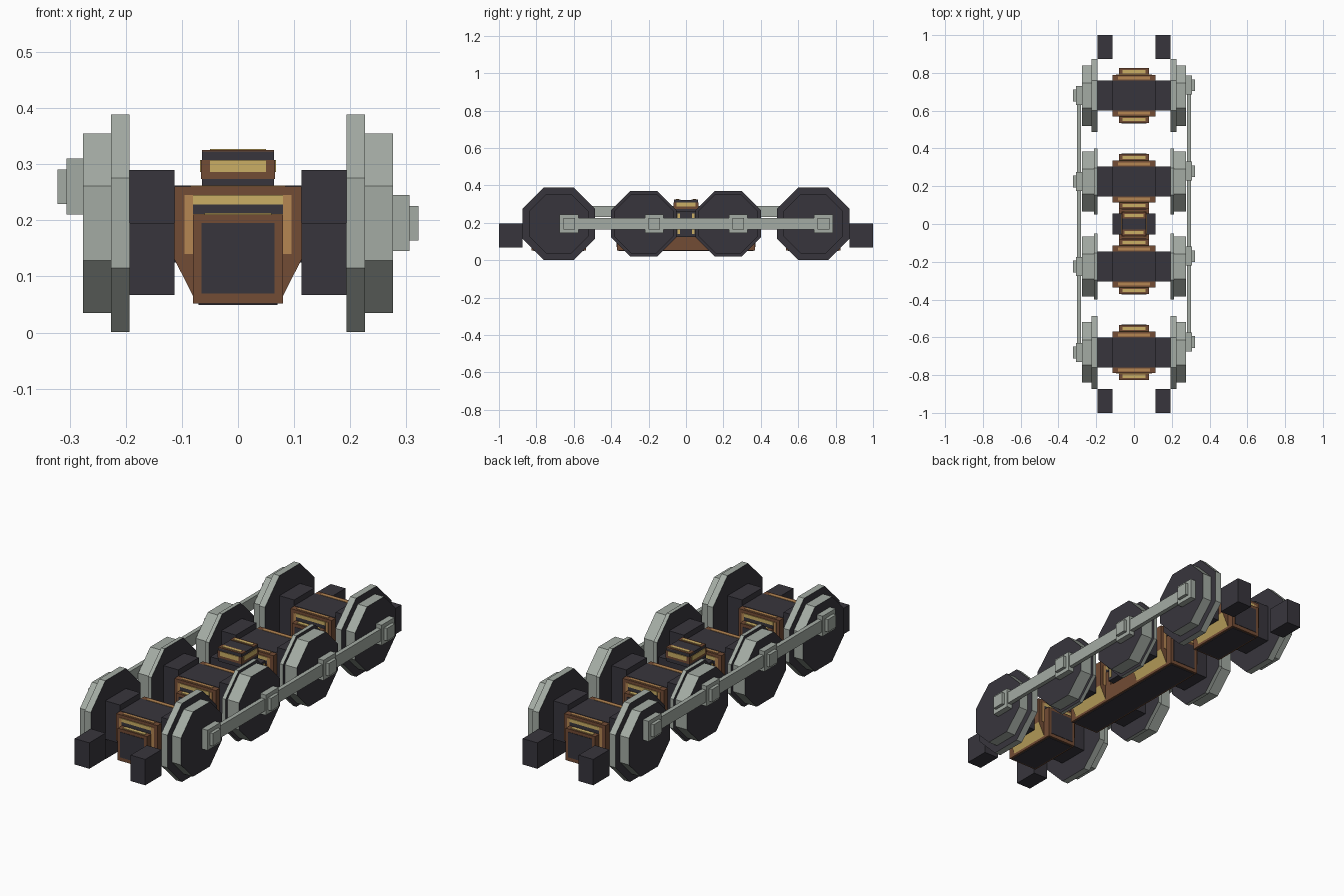
import bpy, bmesh, math
from mathutils import Matrix

cube = bpy.data.objects.get("Cube")
if cube:
    bpy.data.objects.remove(cube, do_unlink=True)


def material(name, r, g, b):
    m = bpy.data.materials.new(name)
    m.use_nodes = True
    m.diffuse_color = (r, g, b, 1)
    bsdf = m.node_tree.nodes["Principled BSDF"]
    bsdf.inputs["Base Color"].default_value = (r, g, b, 1)
    bsdf.inputs["Roughness"].default_value = 0.8
    return m


STEEL = material("light steel", 0.37, 0.41, 0.37)
DARK = material("dark iron", 0.039, 0.036, 0.046)
BROWN = material("brown copper", 0.17, 0.072, 0.035)
TAN = material("tan bronze", 0.46, 0.24, 0.085)
GOLD = material("pale gold", 0.60, 0.43, 0.13)


def finish(bm, name, mats):
    bmesh.ops.recalc_face_normals(bm, faces=bm.faces)
    mesh = bpy.data.meshes.new(name)
    bm.to_mesh(mesh)
    bm.free()
    for m in mats:
        mesh.materials.append(m)
    ob = bpy.data.objects.new(name, mesh)
    bpy.context.collection.objects.link(ob)
    return ob


def box(name, mat, x, y, z):
    """Box between (low, high) pairs on each axis."""
    bm = bmesh.new()
    bmesh.ops.create_cube(bm, size=1)
    for v in bm.verts:
        for i, (lo, hi) in enumerate((x, y, z)):
            v.co[i] = (lo + hi) / 2 + v.co[i] * (hi - lo)
    return finish(bm, name, [mat])


def span(centre, half):
    return (centre - half, centre + half)


def side_span(s, a, b):
    return tuple(sorted((s * a, s * b)))


def octagon(name, x, y, z, flat_radius):
    """Eight-sided disc on the x axis with dark faces and a steel rim."""
    bm = bmesh.new()
    r = flat_radius / math.cos(math.pi / 8)
    bmesh.ops.create_cone(bm, cap_ends=True, segments=8, radius1=r, radius2=r, depth=x[1] - x[0])
    turn = Matrix.Rotation(math.pi / 2, 4, 'Y') @ Matrix.Rotation(math.pi / 8, 4, 'Z')
    bm.transform(Matrix.Translation((sum(x) / 2, y, z)) @ turn)
    bm.normal_update()
    for f in bm.faces:
        f.material_index = 1 if abs(f.normal.x) > 0.9 else 0
    return finish(bm, name, [STEEL, DARK])


def housing(name, y):
    """Gear housing: upper block narrowing downwards, gold slopes."""
    profile = [(-0.113, 0.26), (-0.113, 0.13), (-0.08, 0.065),
               (0.08, 0.065), (0.113, 0.13), (0.113, 0.26)]
    bm = bmesh.new()
    face = bm.faces.new([bm.verts.new((x, y - 0.11, z)) for x, z in profile])
    ext = bmesh.ops.extrude_face_region(bm, geom=[face])["geom"]
    bmesh.ops.translate(bm, vec=(0, 0.22, 0),
                        verts=[e for e in ext if isinstance(e, bmesh.types.BMVert)])
    bmesh.ops.recalc_face_normals(bm, faces=bm.faces)
    for f in bm.faces:
        sloped = f.normal.z < -0.1 and abs(f.normal.x) > 0.5
        f.material_index = 1 if sloped else 0
    return finish(bm, name, [BROWN, GOLD])


AXLE_Z = 0.195
# axle position, flange radius, flange outer x
AXLES = [("front", -0.68, 0.194, 0.226), ("front_middle", -0.225, 0.175, 0.212),
         ("rear_middle", 0.225, 0.175, 0.212), ("rear", 0.68, 0.194, 0.226)]

for label, y, flange, edge in AXLES:
    # wheels and axle boxes
    for side, s in (("left", 1), ("right", -1)):
        octagon(f"{label}_{side}_flange", side_span(s, 0.193, edge), y, AXLE_Z, flange)
        octagon(f"{label}_{side}_tread", side_span(s, edge, 0.276), y, AXLE_Z, 0.16)
        box(f"{label}_{side}_axle_box", DARK, side_span(s, 0.113, 0.194),
            span(y, 0.08), span(AXLE_Z, 0.095))
    # gear housing between the wheels
    housing(f"{label}_housing", y)
    box(f"{label}_lower_case", BROWN, span(0, 0.08), span(y, 0.145), (0.052, 0.21))
    box(f"{label}_bottom_plate", DARK, span(0, 0.07), span(y, 0.135), (0.049, 0.053))
    box(f"{label}_top_plate", DARK, span(0, 0.113), span(y, 0.08), (0.257, 0.262))
    # panels and trim on both ends
    for end, d in (("front", -1), ("rear", 1)):
        def strip(part, mat, half, ya, yb, z):
            box(f"{label}_{end}_{part}", mat, span(0, half),
                tuple(sorted((y + d * ya, y + d * yb))), z)
        strip("dark_panel", DARK, 0.065, 0.143, 0.147, (0.07, 0.195))
        strip("tan_panel", TAN, 0.095, 0.108, 0.112, (0.14, 0.245))
        strip("gold_band", GOLD, 0.08, 0.110, 0.114, (0.228, 0.245))
        strip("dark_band", DARK, 0.08, 0.110, 0.114, (0.211, 0.228))
        strip("upper_trim", TAN, 0.085, 0.084, 0.1, (0.258, 0.262))
        strip("lower_trim", GOLD, 0.06, 0.118, 0.136, (0.208, 0.213))

# coupling rods, a quarter turn apart on the two sides
for side, s, dy, z in (("left", 1, 0.055, AXLE_Z), ("right", -1, 0, 0.26)):
    box(f"{side}_coupling_rod", STEEL, side_span(s, 0.28, 0.301),
        span(dy, 0.69), span(z, 0.03))
    for label, y, flange, edge in AXLES:
        box(f"{label}_{side}_rod_boss", STEEL, side_span(s, 0.274, 0.306),
            span(y + dy, 0.05), span(z, 0.05))
        box(f"{label}_{side}_crank_pin", STEEL, side_span(s, 0.305, 0.322),
            span(y + dy, 0.031), span(z, 0.031))

# central pivot
box("pivot_base", BROWN, span(0, 0.08), span(0, 0.085), (0.052, 0.13))
box("pivot_base_plate", DARK, span(0, 0.07), span(0, 0.09), (0.049, 0.053))
box("pivot_column", DARK, span(0, 0.113), span(0, 0.055), (0.125, 0.26))
box("pivot_block", DARK, span(0, 0.064), span(0, 0.064), (0.255, 0.323))
box("pivot_brown_band", BROWN, span(0, 0.066), span(0, 0.066), (0.274, 0.308))
box("pivot_gold_band", GOLD, span(0, 0.05), span(0, 0.068), (0.286, 0.308))
box("pivot_side_gold_band", GOLD, span(0, 0.068), span(0, 0.05), (0.286, 0.308))
for end, d in (("front", -1), ("rear", 1)):
    box(f"pivot_{end}_top_brown", BROWN, span(0, 0.064), side_span(d, 0.03, 0.064), (0.32, 0.325))
    box(f"pivot_{end}_top_gold", GOLD, span(0, 0.05), side_span(d, 0.038, 0.053), (0.321, 0.327))
    for side, s in (("left", 1), ("right", -1)):
        box(f"pivot_{end}_{side}_gold_strip", GOLD, side_span(s, 0.111, 0.115),
            side_span(d, 0.033, 0.046), (0.14, 0.25))

# corner blocks at both ends
for end, d in (("front", -1), ("rear", 1)):
    for side, s in (("left", 1), ("right", -1)):
        box(f"{end}_{side}_end_block", DARK, side_span(s, 0.113, 0.193),
            side_span(d, 0.873, 1), (0.067, 0.195))
